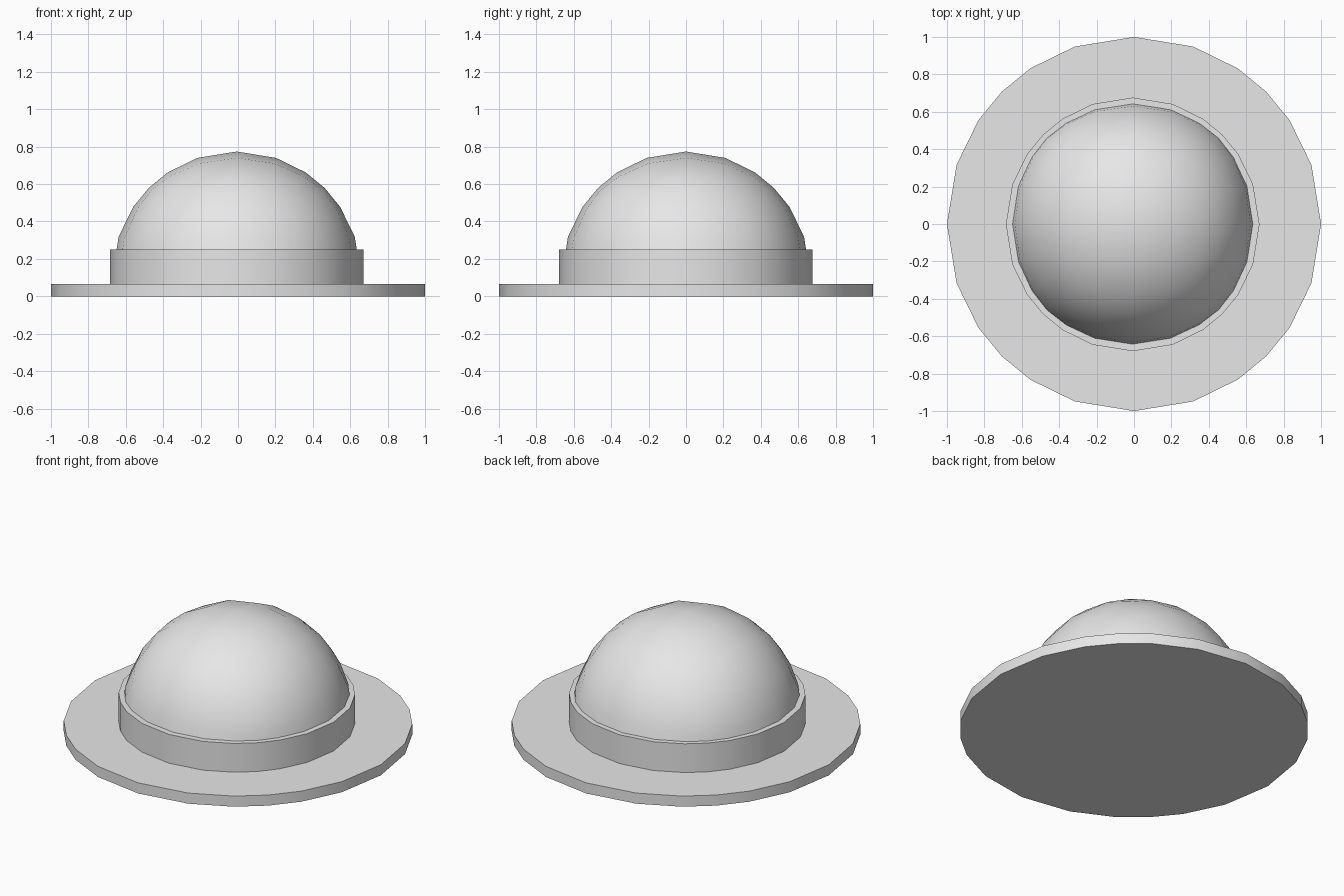
import bpy
import bmesh
import math

cube = bpy.data.objects.get("Cube")
if cube:
    bpy.data.objects.remove(cube, do_unlink=True)

grey = bpy.data.materials.new("light_grey")
grey.use_nodes = True
grey.diffuse_color = (0.8, 0.8, 0.8, 1)
grey.node_tree.nodes["Principled BSDF"].inputs["Base Color"].default_value = (0.8, 0.8, 0.8, 1)

STEPS = 3            # grid cells from a face centre to a cube edge
OFFSET = -0.007      # the dome and collar sit slightly off the base centre


def finish(name, bm, location):
    bmesh.ops.recalc_face_normals(bm, faces=bm.faces)
    mesh = bpy.data.meshes.new(name)
    bm.to_mesh(mesh)
    bm.free()
    mesh.materials.append(grey)
    obj = bpy.data.objects.new(name, mesh)
    obj.location = location
    bpy.context.collection.objects.link(obj)
    bpy.ops.object.select_all(action="DESELECT")
    obj.select_set(True)
    bpy.context.view_layer.objects.active = obj
    bpy.ops.object.shade_smooth_by_angle(angle=math.radians(35))
    return obj


def disc(name, radius, bottom, top, x=0, y=0):
    # Rim corners follow the same rounded-cube spacing as the dome
    bm = bmesh.new()
    ring = []
    for quarter in range(4):
        for k in range(-STEPS, STEPS):
            a = quarter * math.pi / 2 + math.atan(k / STEPS)
            ring.append(bm.verts.new((radius * math.cos(a), radius * math.sin(a), 0)))
    face = bm.faces.new(ring)
    lifted = bmesh.ops.extrude_face_region(bm, geom=[face], use_keep_orig=True)
    for v in lifted["geom"]:
        if isinstance(v, bmesh.types.BMVert):
            v.co.z = top - bottom
    return finish(name, bm, (x, y, bottom))


def dome(name, radius, location):
    # Upper half of a subdivided cube pushed out to a sphere
    bm = bmesh.new()
    bmesh.ops.create_cube(bm, size=2)
    bmesh.ops.subdivide_edges(bm, edges=bm.edges[:], cuts=2 * STEPS - 1, use_grid_fill=True)
    low = [v for v in bm.verts if v.co.z < -0.01]
    bmesh.ops.delete(bm, geom=low, context="VERTS")
    for v in bm.verts:
        v.co = v.co.normalized() * radius
    return finish(name, bm, location)


disc("base_plate", 1.0, 0, 0.067)
disc("collar", 0.678, 0.06, 0.249, OFFSET, -0.002)
dome("dome", 0.665, (OFFSET, 0, 0.109))
